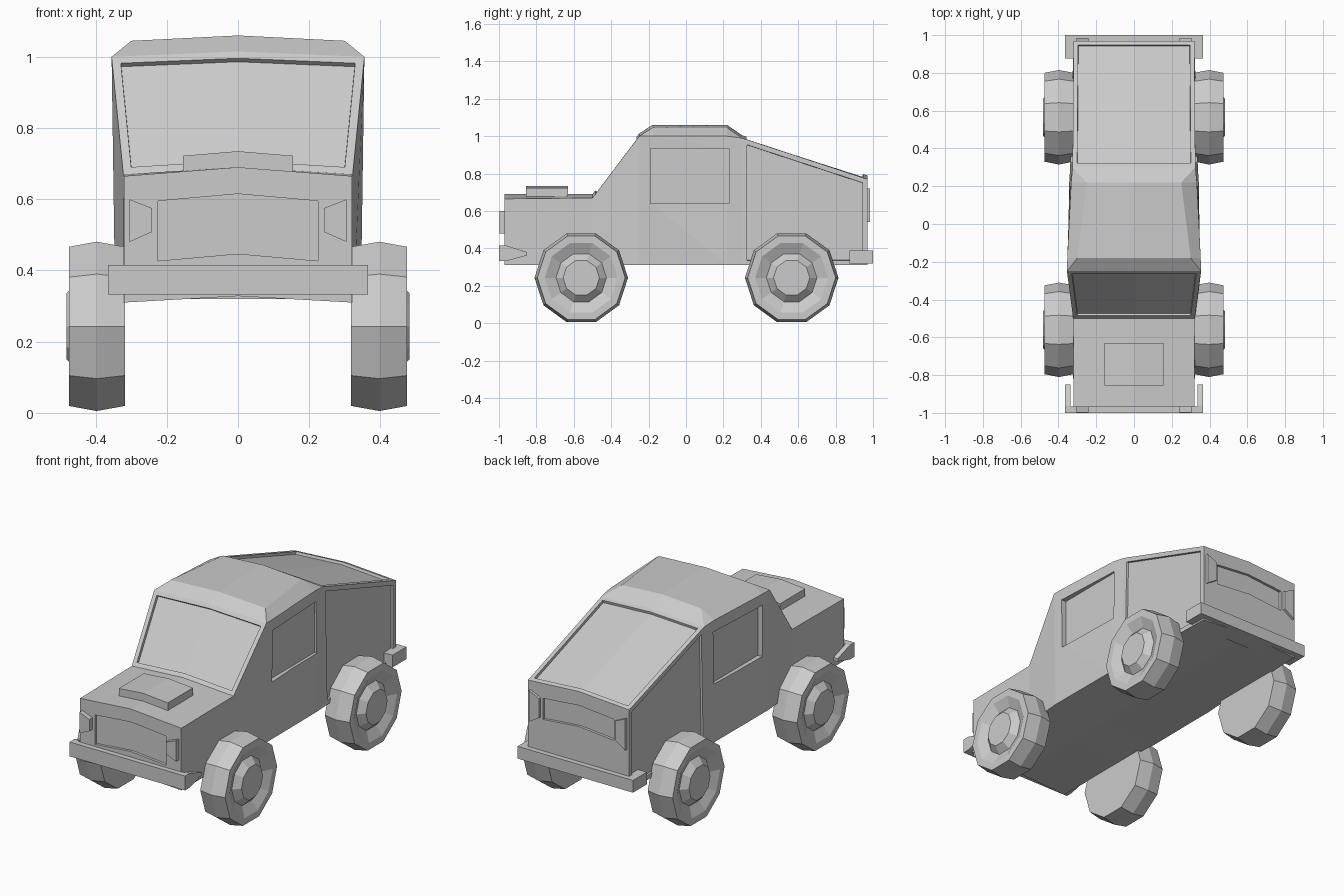
import bpy, bmesh
from math import cos, sin, tau

if "Cube" in bpy.data.objects:
    bpy.data.objects.remove(bpy.data.objects["Cube"])


def finish(bm, name):
    bmesh.ops.remove_doubles(bm, verts=bm.verts, dist=1e-5)
    bmesh.ops.recalc_face_normals(bm, faces=bm.faces)
    me = bpy.data.meshes.new(name)
    bm.to_mesh(me)
    bm.free()
    ob = bpy.data.objects.new(name, me)
    bpy.context.collection.objects.link(ob)
    return ob


def loft(rings):
    """Closed rings joined in order and capped at both ends."""
    bm = bmesh.new()
    vs = [[bm.verts.new(p) for p in r] for r in rings]
    n = len(vs[0])
    for a, b in zip(vs, vs[1:]):
        for i in range(n):
            j = (i + 1) % n
            bm.faces.new((a[i], a[j], b[j], b[i]))
    bm.faces.new(vs[0])
    bm.faces.new(vs[-1])
    bmesh.ops.remove_doubles(bm, verts=bm.verts, dist=1e-5)
    bmesh.ops.recalc_face_normals(bm, faces=bm.faces)
    bm.normal_update()
    return bm


def prism(name, pts, axis, lo, hi):
    """Extrude a 2D outline along x (pts are y,z) or y (pts are x,z)."""
    def place(p, t):
        return (t, p[0], p[1]) if axis == 'x' else (p[0], t, p[1])
    return finish(loft([[place(p, t) for p in pts] for t in (lo, hi)]), name)


def rect(a0, a1, b0, b1):
    return [(a0, b0), (a1, b0), (a1, b1), (a0, b1)]


def arched(w, z0, z1, rise):
    return [(-w, z0), (0, z0 + rise), (w, z0), (w, z1), (0, z1 + rise), (-w, z1)]


def cut(ob, cutter):
    m = ob.modifiers.new("cut", 'BOOLEAN')
    m.operation, m.solver, m.object = 'DIFFERENCE', 'EXACT', cutter
    bpy.context.view_layer.objects.active = ob
    bpy.ops.object.modifier_apply(modifier=m.name)
    bpy.data.objects.remove(cutter)


# Body: half sections (y, bottom half width, shoulder x,z, roof edge x,z, centre z)
sections = [
    (-.97, .32, .32, .665, .32, .665, .69),
    (-.50, .325, .322, .67, .322, .67, .69),
    (-.25, .345, .355, 1.0, .355, 1.0, 1.015),
    (-.18, .345, .353, 1.0, .30, 1.045, 1.06),
    (.22, .343, .333, 1.0, .25, 1.045, 1.06),
    (.30, .338, .325, .99, .325, .99, 1.005),
    (.97, .32, .32, .77, .32, .77, .79),
]
rings = []
for y, wb, sx, sz, rx, rz, cz in sections:
    side = [(wb, y, .31), (sx, y, sz), (rx, y, rz)]
    rings.append([(0, y, .328)] + side + [(0, y, cz)]
                 + [(-p[0], p[1], p[2]) for p in reversed(side)])
bm = loft(rings)


# Recessed windscreen, sloping rear panel and rear side panels
def recess(test, width, depth):
    bm.normal_update()
    fs = [f for f in bm.faces if test(f.calc_center_median(), f.normal)]
    bmesh.ops.inset_region(bm, faces=fs, thickness=width, depth=0, use_even_offset=True)
    bm.normal_update()
    bmesh.ops.inset_region(bm, faces=fs, thickness=.001, depth=-depth, use_even_offset=True)


recess(lambda c, n: -.45 < c.y < -.3 and n.y < -.3 and n.z > .2, .024, .015)
recess(lambda c, n: c.y > .5 and n.z > .6, .024, .015)
recess(lambda c, n: c.y > .5 and abs(n.x) > .9 and abs(c.x) > .31
       and abs(c.y - .635) < .1, .026, .012)
body = finish(bm, "body")

# Recessed side windows, grille and tail panel
for s in (-1, 1):
    cut(body, prism("window_cutter", rect(-.19, .23, .64, .935), 'x',
                    *sorted((s * .322, s * .5))))
cut(body, prism("grille_cutter", arched(.225, .427, .595, .02), 'y', -1.1, -.955))
cut(body, prism("tail_cutter", arched(.225, .57, .69, .02), 'y', .955, 1.1))

# Bonnet scoop
prism("bonnet_scoop", arched(.155, .66, .722, .013), 'y', -.855, -.63)

# Bumpers
prism("front_bumper", rect(-.365, .365, .333, .415), 'y', -1.0, -.965)
prism("rear_bumper", rect(-.365, .365, .32, .39), 'y', .875, 1.0)
for s, tag in ((-1, "left"), (1, "right")):
    prism(f"front_bumper_end_{tag}",
          [(-1.0, .415), (-.96, .415), (-.85, .38), (-.85, .362), (-.96, .333), (-1.0, .333)],
          'x', *sorted((s * .337, s * .365)))
    # Head and tail lamps
    lamp = [(s * .305, .48), (s * .242, .508), (s * .242, .575), (s * .305, .6)]
    prism(f"headlamp_{tag}", lamp, 'y', -.997, -.96)
    tail = [(s * .305, .54), (s * .24, .58), (s * .24, .69), (s * .305, .72)]
    prism(f"tail_lamp_{tag}", tail, 'y', .96, .985)

# Wheels: ten-sided turned profile (x, radius), from inner face to hub cap
profile = [(.318, .235), (.397, .25), (.475, .235), (.475, .195),
           (.447, .135), (.482, .097)]
for y, end in ((-.56, "front"), (.565, "rear")):
    for s, tag in ((-1, "left"), (1, "right")):
        finish(loft([[(s * x, y + r * cos(tau * i / 10), .243 + r * sin(tau * i / 10))
                      for i in range(10)] for x, r in profile]), f"{end}_wheel_{tag}")
